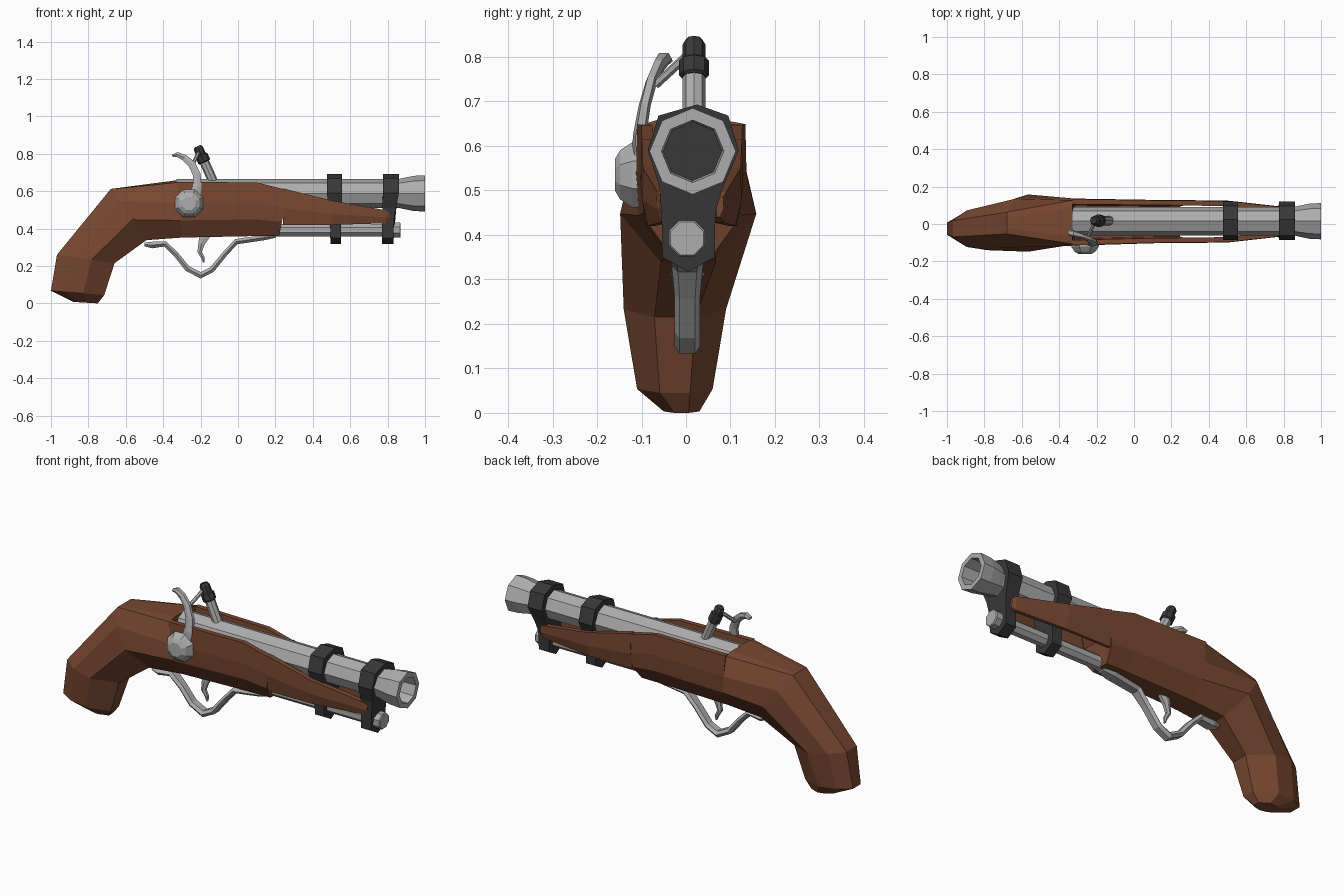
import bpy, bmesh, math
from mathutils import Vector

if "Cube" in bpy.data.objects:
    bpy.data.objects.remove(bpy.data.objects["Cube"])


def material(name, rgb):
    m = bpy.data.materials.new(name)
    m.diffuse_color = (*rgb, 1)
    m.use_nodes = True
    m.node_tree.nodes["Principled BSDF"].inputs["Base Color"].default_value = m.diffuse_color
    return m


WOOD = material("brown wood", (0.19, 0.065, 0.031))
STEEL = material("pale steel", (0.42, 0.42, 0.42))
IRON = material("dark iron", (0.04, 0.04, 0.04))


def loft(name, rings, mat):
    """Skin a list of equal-sized point rings and cap both ends."""
    bm = bmesh.new()
    vs = [[bm.verts.new(p) for p in r] for r in rings]
    n = len(rings[0])
    for a, b in zip(vs, vs[1:]):
        for i in range(n):
            j = (i + 1) % n
            bm.faces.new((a[i], a[j], b[j], b[i]))
    bm.faces.new(vs[0][::-1])
    bm.faces.new(vs[-1])
    bmesh.ops.remove_doubles(bm, verts=bm.verts, dist=1e-5)
    bmesh.ops.recalc_face_normals(bm, faces=bm.faces)
    me = bpy.data.meshes.new(name)
    bm.to_mesh(me)
    bm.free()
    me.materials.append(mat)
    ob = bpy.data.objects.new(name, me)
    bpy.context.collection.objects.link(ob)
    return ob


def rod(name, a, b, stations, mat, n=8, turn=0.0):
    """Turned part from a to b; stations are (distance along, radius)."""
    a, b = Vector(a), Vector(b)
    d = (b - a).normalized()
    u = d.cross(Vector((0, 1, 0)) if abs(d.y) < 0.9 else Vector((1, 0, 0))).normalized()
    w = d.cross(u)
    rings = []
    for s, r in stations:
        rings.append([a + d * s + r * (u * math.cos(t) + w * math.sin(t))
                      for t in (2 * math.pi * i / n + turn for i in range(n))])
    return loft(name, rings, mat)


def strap(name, path, mat):
    """Bent bar; path points are (x, y, z, thickness in xz, width in y)."""
    rings = []
    for i, (x, y, z, t, w) in enumerate(path):
        p, q = path[max(i - 1, 0)], path[min(i + 1, len(path) - 1)]
        d = Vector((q[0] - p[0], 0, q[2] - p[2])).normalized()
        nx, nz = -d.z * t / 2, d.x * t / 2
        rings.append([(x + nx * k, y + w / 2 * h, z + nz * k)
                      for k, h in ((1, -0.6), (1, 0.6), (0, 1), (-1, 0.6), (-1, -0.6), (0, -1))])
    return loft(name, rings, mat)


# Stock: half sections as (height fraction, width fraction)
GRIP = [(0, .4), (.4, 1), (.76, .85), (1, .38), (1, .2), (1, .08)]
BREECH = [(0, .45), (.3, .93), (.6, 1), (.96, .93), (1, .6), (1, .2)]
CHANNEL = [(0, .45), (.3, .93), (.6, 1), (.97, .98), (.97, .76), (.5, .7)]


def section(half, top, bot, yc, hw):
    right = [(bot[0] + (top[0] - bot[0]) * t, yc + hw * w, bot[1] + (top[1] - bot[1]) * t)
             for t, w in half]
    return right + [(x, 2 * yc - y, z) for x, y, z in reversed(right)]


loft("stock", [
    section(GRIP, (-.88, .008), (-.75, 0), -.01, .04),
    section(GRIP, (-1, .067), (-.715, .045), -.025, .085),
    section(GRIP, (-.968, .26), (-.66, .215), -.025, .115),
    section(GRIP, (-.68, .612), (-.49, .338), .005, .153),
    section(BREECH, (-.33, .658), (-.30, .352), .01, .126),
    section(CHANNEL, (-.33, .658), (-.30, .352), .01, .126),
    section(CHANNEL, (.1, .656), (.1, .36), .013, .116),
    section(CHANNEL, (.27, .612), (.22, .36), .013, .114),
], WOOD)

# Fore-end arms, one on each side of the barrel
for side, label in ((-1, "near"), (1, "far")):
    loft("stock_arm_" + label, [
        [(x, .013 + side * y, z) for y, z in
         ((yi, zb), (yo * .88, zb), (yo, zb * .55 + zt * .45), (yo * .98, zt), (yi, zt))]
        for x, zb, zt, yo, yi in ((.24, .42, .615, .115, .086), (.5, .42, .55, .112, .083),
                                  (.79, .428, .498, .08, .05), (.81, .44, .485, .072, .055))], WOOD)

# Barrel with flared, hollow muzzle
AX_Y, AX_Z = .015, .588
rod("barrel", (-.33, AX_Y, AX_Z), (1, AX_Y, AX_Z),
    [(0, .077), (1.19, .077), (1.21, .082), (1.27, .094), (1.33, .097),
     (1.33, .07), (1.2, .066)], STEEL)
rod("bore_end", (.872, AX_Y, AX_Z), (1, AX_Y, AX_Z), [(0, .066), (.005, .066)], IRON)

# Ramrod with wider tip
rod("ramrod", (.2, .002, .392), (.87, .002, .392),
    [(0, .036), (.61, .036), (.61, .044), (.665, .044), (.67, .04)], STEEL, turn=math.pi / 8)

# Bands holding the barrel and ramrod
OUTLINE = [(.025, .693), (.095, .668), (.119, .59), (.082, .505), (.066, .45), (.065, .35),
           (.005, .317), (-.053, .35), (-.055, .45), (-.06, .51), (-.086, .59), (-.062, .668)]


def band(name, up, low):
    def x_at(z, k):
        f = min(max((z - .43) / .16, 0), 1)
        return low[k] + (up[k] - low[k]) * f
    loft(name, [[(x_at(z, k), y, z) for y, z in OUTLINE] for k in (0, 1)], IRON)


band("rear_band", (.475, .557), (.495, .55))
band("front_band", (.775, .86), (.77, .83))

# Trigger guard and trigger
strap("trigger_guard", [(-.5, .003, .315, .02, .05), (-.46, .003, .312, .035, .08),
                        (-.39, .003, .318, .03, .07), (-.33, .003, .26, .028, .058),
                        (-.27, .003, .186, .03, .058), (-.2, .003, .15, .034, .058),
                        (-.14, .003, .18, .03, .058), (-.07, .003, .265, .028, .058),
                        (-.01, .003, .33, .03, .07), (.14, .003, .352, .028, .08),
                        (.2, .003, .358, .015, .05)], STEEL)
strap("trigger", [(-.175, .003, .37, .06, .03), (-.195, .003, .32, .035, .028),
                  (-.205, .003, .275, .024, .024), (-.188, .003, .245, .018, .02),
                  (-.183, .003, .218, .008, .012)], STEEL)

# Lock boss on the near side
rod("lock_boss", (-.262, -.09, .535), (-.262, -.16, .535),
    [(0, .08), (.03, .08), (.058, .06), (.07, .038)], STEEL, turn=math.pi / 8)

# Curved hammer, its link, and the steel post with dark cap
strap("hammer", [(-.235, -.108, .56, .06, .03), (-.217, -.104, .625, .046, .03),
                 (-.221, -.093, .69, .042, .027), (-.246, -.078, .743, .04, .026),
                 (-.285, -.062, .778, .034, .028), (-.325, -.05, .796, .026, .036),
                 (-.352, -.045, .79, .012, .03)], STEEL)
rod("hammer_link", (-.245, -.068, .738), (-.212, .005, .805), [(0, .01), (.104, .01)], STEEL, n=6)
post_a, post_b = (-.128, .018, .64), (-.217, .018, .84)
rod("priming_post", post_a, post_b, [(0, .026), (.15, .026)], STEEL)
rod("post_cap", post_a, post_b, [(.125, .028), (.13, .034), (.165, .034), (.17, .026),
                                 (.205, .026), (.219, .018)], IRON)
